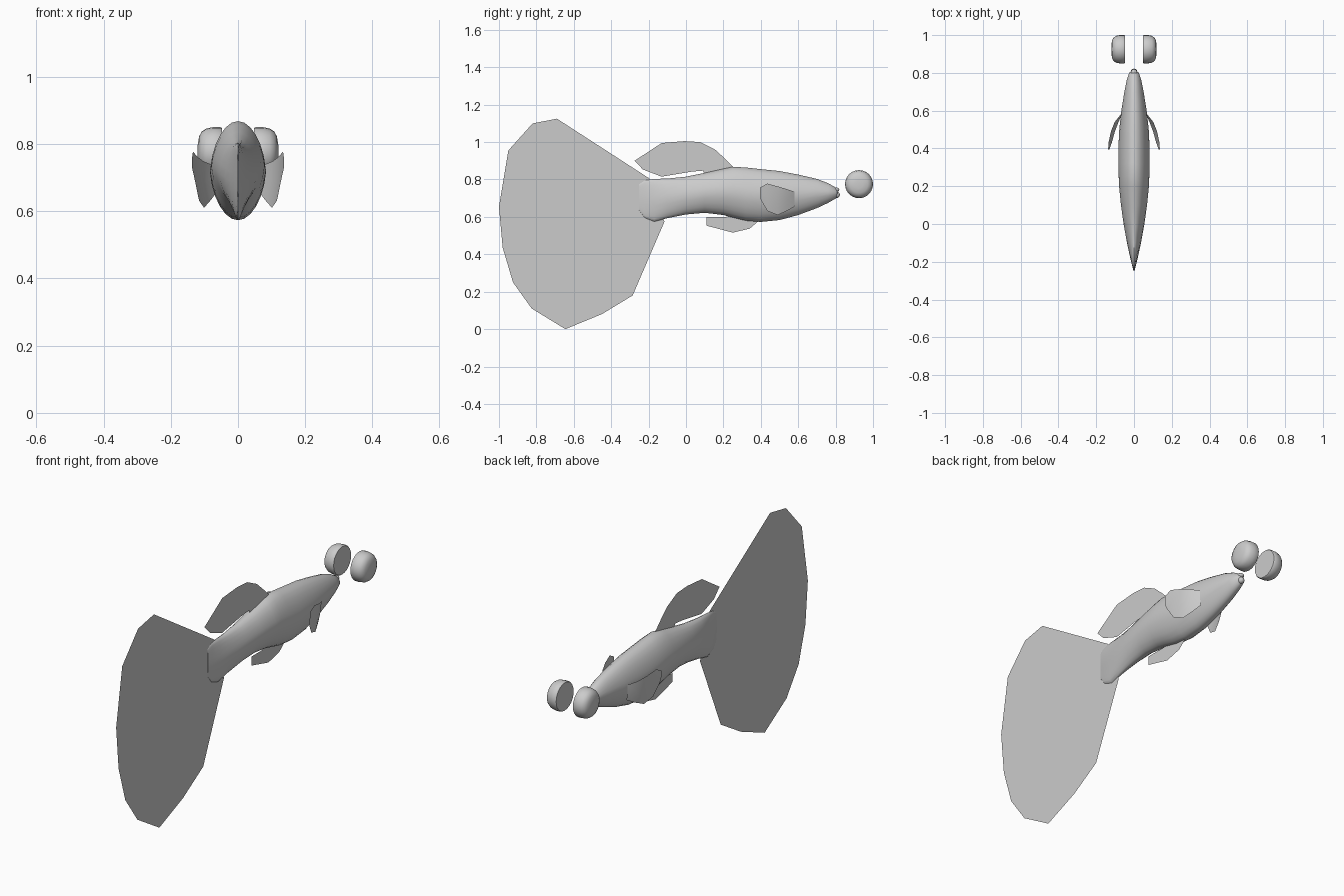
import bpy, bmesh, math

if "Cube" in bpy.data.objects:
    bpy.data.objects.remove(bpy.data.objects["Cube"])

grey = bpy.data.materials.new("plain_grey")
grey.diffuse_color = (0.6, 0.6, 0.6, 1)
grey.use_nodes = True
grey.node_tree.nodes["Principled BSDF"].inputs["Base Color"].default_value = grey.diffuse_color


def make(name, verts, faces, smooth=None):
    mesh = bpy.data.meshes.new(name)
    mesh.from_pydata(verts, [], faces)
    mesh.materials.append(grey)
    obj = bpy.data.objects.new(name, mesh)
    bpy.context.collection.objects.link(obj)
    bm = bmesh.new()
    bm.from_mesh(mesh)
    bmesh.ops.recalc_face_normals(bm, faces=bm.faces)
    bm.to_mesh(mesh)
    bm.free()
    if smooth:
        bpy.ops.object.select_all(action='DESELECT')
        obj.select_set(True)
        bpy.context.view_layer.objects.active = obj
        bpy.ops.object.shade_smooth_by_angle(angle=math.radians(smooth))
    return obj


def flat_fin(name, outline):
    """Thin sheet in the middle plane from (y, z) points."""
    return make(name, [(0, y, z) for y, z in outline], [range(len(outline))])


def loft(name, rings, smooth):
    n = len(rings[0])
    faces = [(k * n + i, k * n + (i + 1) % n, (k + 1) * n + (i + 1) % n, (k + 1) * n + i)
             for k in range(len(rings) - 1) for i in range(n)]
    faces += [range(n), range((len(rings) - 1) * n, len(rings) * n)]
    return make(name, [v for r in rings for v in r], faces, smooth)


# Body: y, top, bottom, half width, from tail root to snout
SECTIONS = [
    (-0.25, 0.775, 0.635, 0.002), (-0.22, 0.795, 0.595, 0.010), (-0.17, 0.803, 0.575, 0.022),
    (-0.10, 0.805, 0.593, 0.037), (0.0, 0.815, 0.613, 0.055), (0.1, 0.835, 0.622, 0.069),
    (0.2, 0.857, 0.610, 0.079), (0.25, 0.868, 0.597, 0.081), (0.32, 0.864, 0.580, 0.083),
    (0.4, 0.855, 0.573, 0.083), (0.5, 0.845, 0.583, 0.078), (0.6, 0.826, 0.610, 0.067),
    (0.7, 0.803, 0.647, 0.051), (0.76, 0.780, 0.675, 0.039), (0.80, 0.757, 0.698, 0.026),
    (0.81, 0.745, 0.708, 0.015)]
SIDES = 24
rings = []
for y, top, bottom, w in SECTIONS:
    mid, h = (top + bottom) / 2, (top - bottom) / 2
    ring = []
    for i in range(SIDES):
        a = 2 * math.pi * i / SIDES
        s, c = math.sin(a), math.cos(a)
        ring.append((w * c * (1 - 0.12 * abs(s)), y, mid + h * s))
    rings.append(ring)
loft("body", rings, 50)

# Lips: two small pads at the snout tip
for name, y, z, ry, rz in (("upper_lip", 0.802, 0.745, 0.018, 0.012),
                           ("lower_lip", 0.805, 0.718, 0.018, 0.017)):
    bpy.ops.mesh.primitive_uv_sphere_add(segments=12, ring_count=8, radius=1, location=(0, y, z))
    lip = bpy.context.object
    lip.name = name
    lip.scale = (0.017, ry, rz)
    lip.data.materials.append(grey)
    bpy.ops.object.shade_smooth()

# Tail, back and belly fins
flat_fin("tail_fin", [
    (-1.0, 0.655), (-0.95, 0.955), (-0.82, 1.10), (-0.69, 1.125), (-0.195, 0.805),
    (-0.16, 0.69), (-0.115, 0.575), (-0.285, 0.18), (-0.45, 0.08), (-0.645, 0.0),
    (-0.825, 0.11), (-0.925, 0.25), (-0.98, 0.435)])
flat_fin("back_fin", [
    (-0.275, 0.90), (-0.13, 0.995), (-0.01, 1.005), (0.075, 1.0), (0.155, 0.96),
    (0.21, 0.91), (0.255, 0.865), (0.2, 0.84), (0.1, 0.825), (0.09, 0.847),
    (0.03, 0.842), (-0.13, 0.815), (-0.23, 0.853)])
flat_fin("belly_fin", [
    (0.11, 0.60), (0.11, 0.553), (0.25, 0.516), (0.34, 0.537), (0.385, 0.575),
    (0.38, 0.60), (0.3, 0.605), (0.2, 0.60)])

# Side fins: y, top z, bottom z, top x, bottom x
FIN = [(0.58, 0.735, 0.655, 0.070, 0.064), (0.54, 0.748, 0.632, 0.102, 0.082),
       (0.49, 0.763, 0.610, 0.122, 0.101), (0.435, 0.778, 0.632, 0.134, 0.116),
       (0.395, 0.757, 0.700, 0.137, 0.130)]
# Eyes: x, radius, from flat inner side to domed outer side
EYE = [(0.048, 0.072), (0.052, 0.075), (0.075, 0.075), (0.095, 0.071),
       (0.108, 0.062), (0.116, 0.047), (0.120, 0.022)]
for side, s in (("right", 1), ("left", -1)):
    verts = []
    for y, zt, zb, xt, xb in FIN:
        verts += [(s * xt, y, zt), (s * ((xt + xb) / 2 + 0.003), y, (zt + zb) / 2), (s * xb, y, zb)]
    faces = [(3 * k + j, 3 * k + j + 1, 3 * k + j + 4, 3 * k + j + 3)
             for k in range(len(FIN) - 1) for j in range(2)]
    make(side + "_fin", verts, faces, 60)
    loft(side + "_eye", [[(s * x, 0.925 + r * math.cos(2 * math.pi * i / 24),
                           0.775 + r * math.sin(2 * math.pi * i / 24)) for i in range(24)]
                         for x, r in EYE], 50)
